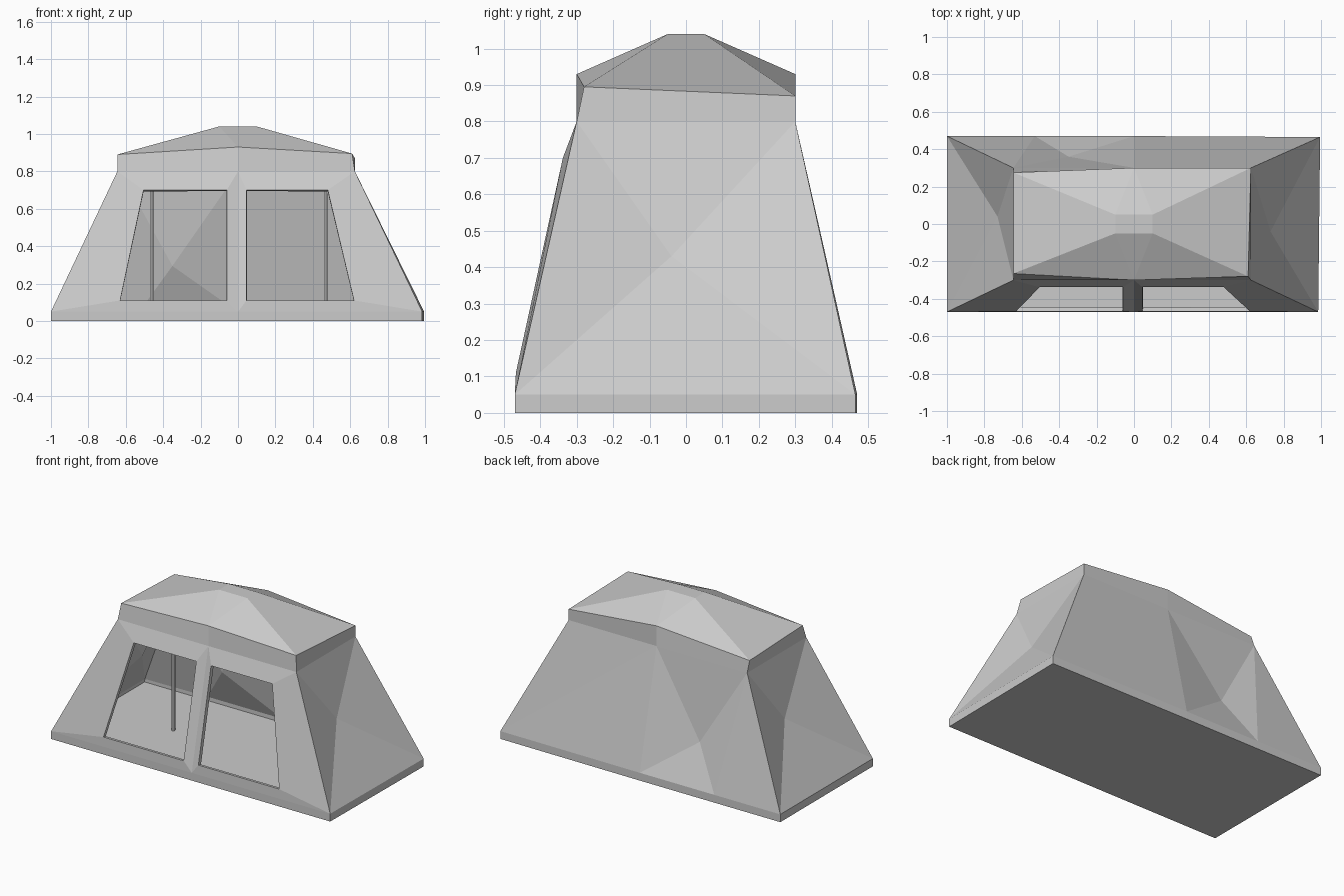
import bpy, bmesh

if "Cube" in bpy.data.objects:
    bpy.data.objects.remove(bpy.data.objects["Cube"])

canvas = bpy.data.materials.new("pale_grey")
canvas.use_nodes = True
GREY = (0.6, 0.6, 0.6, 1)
canvas.diffuse_color = GREY
canvas.node_tree.nodes["Principled BSDF"].inputs["Base Color"].default_value = GREY


def add_object(name, bm):
    mesh = bpy.data.meshes.new(name)
    bmesh.ops.recalc_face_normals(bm, faces=bm.faces)
    bm.to_mesh(mesh)
    bm.free()
    mesh.materials.append(canvas)
    ob = bpy.data.objects.new(name, mesh)
    bpy.context.collection.objects.link(ob)
    return ob


bm = bmesh.new()


def ring(points):
    return {k: bm.verts.new(p) for k, p in points.items()}


def face(*verts):
    return bm.faces.new(verts)


# Rings from the ground up: f/b = front/back, l/m/r = across
plan = dict(fl=(-1, -.47), fm=(0, -.47), fr=(.985, -.47), br=(.995, .465),
            bm=(0, .47), bq=(-.53, .47), bl=(-1, .47))
ground = ring({k: (x, y, 0) for k, (x, y) in plan.items()})
skirt = ring({k: (x, y, .05) for k, (x, y) in plan.items()})
shoulder = ring({k: (x, y, .8) for k, x, y in [
    ("fl", -.645, -.3), ("fm", 0, -.3), ("fr", .625, -.3),
    ("br", .625, .3), ("bm", 0, .3), ("bl", -.645, .3)]})
eave = ring(dict(fl=(-.645, -.265, .89), fm=(0, -.3, .93), fr=(.61, -.28, .895),
                 br=(.625, .3, .87), bm=(0, .3, .93), bl=(-.645, .275, .87)))
ridge = ring({a + b: (x, y, 1.04) for a, y in (("f", -.05), ("b", .05))
              for b, x in (("l", -.1), ("r", .1))})

# Floor and skirt band
names = list(plan)
face(*ground.values())
for a, b in zip(names, names[1:] + names[:1]):
    face(ground[a], ground[b], skirt[b], skirt[a])

# Fascia between the shoulder and the eave
names = list(shoulder)
for a, b in zip(names, names[1:] + names[:1]):
    face(shoulder[a], shoulder[b], eave[b], eave[a])

# Roof
for s in "fb":
    for e in "lr":
        face(eave[s + e], eave[s + "m"], ridge[s + e])
    face(eave[s + "m"], ridge[s + "l"], ridge[s + "r"])
for e in "lr":
    face(eave["f" + e], ridge["f" + e], ridge["b" + e], eave["b" + e])
face(ridge["fl"], ridge["fr"], ridge["br"], ridge["bl"])

# Front panels, each framing one open window
for e, inner, low, high in (("l", -.06, -.63, -.505), ("r", .045, .62, .48)):
    hole = [bm.verts.new(p) for p in ((inner, -.467, .11), (low, -.467, .11),
                                      (high, -.338, .7), (inner, -.338, .7))]
    frame = [skirt["fm"], skirt["f" + e], shoulder["f" + e], shoulder["fm"]]
    for i in range(4):
        j = (i + 1) % 4
        face(frame[i], frame[j], hole[j], hole[i])


def sagging_panel(centre, rim):
    c = bm.verts.new(centre)
    for i, v in enumerate(rim):
        face(v, rim[(i + 1) % len(rim)], c)


# Sagging sides and back
for e, x, y in (("l", -.73, .04), ("r", .73, -.04)):
    sagging_panel((x, y, .43), [skirt["f" + e], skirt["b" + e],
                                shoulder["b" + e], shoulder["f" + e]])
sagging_panel((-.35, .36, .3), [skirt["bm"], skirt["bq"], shoulder["bl"], shoulder["bm"]])
face(skirt["bq"], skirt["bl"], shoulder["bl"])
face(skirt["bm"], shoulder["bm"], skirt["br"])
face(skirt["br"], shoulder["bm"], shoulder["br"])

shell = add_object("tent_shell", bm)
cloth = shell.modifiers.new("cloth_thickness", "SOLIDIFY")
cloth.thickness = .022
cloth.offset = -1
cloth.use_even_offset = True

# Poles inside
for name, x in (("right_pole", -.46), ("left_pole", .47)):
    bm = bmesh.new()
    bmesh.ops.create_cone(bm, cap_ends=True, segments=6, radius1=.012,
                          radius2=.012, depth=.9)
    bmesh.ops.translate(bm, verts=bm.verts, vec=(x, 0, .45))
    add_object(name, bm)
